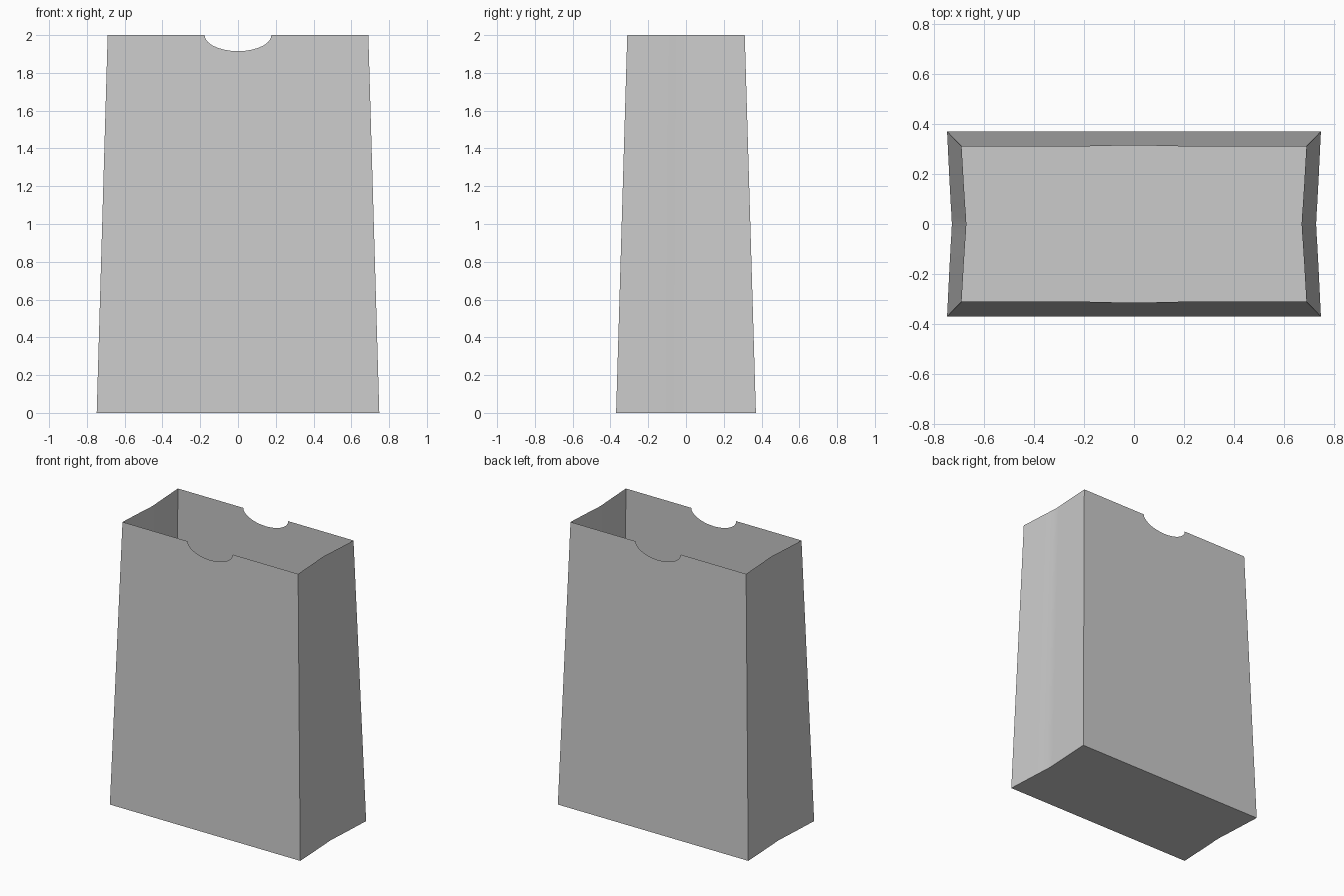
import bpy, math

if "Cube" in bpy.data.objects:
    bpy.data.objects.remove(bpy.data.objects["Cube"])

H = 2.0
BX, BY = 0.748, 0.37    # half width and depth at the base
TX, TY = 0.69, 0.311    # half width and depth at the rim


def add_mesh(name, verts, faces):
    me = bpy.data.meshes.new(name)
    me.from_pydata(verts, [], faces)
    me.update()
    ob = bpy.data.objects.new(name, me)
    bpy.context.collection.objects.link(ob)
    return ob


# Broad panels with a half-oval thumb notch in the rim
def panel(name, side):
    outline = [(-BX, 0), (BX, 0), (TX, H)]
    n = 14
    for i in range(n + 1):
        a = math.pi * i / n
        outline.append((0.177 * math.cos(a), H - 0.085 * math.sin(a)))
    outline.append((-TX, H))
    verts = [(x, side * (BY + (TY - BY) * z / H), z) for x, z in outline]
    order = list(range(len(verts)))
    add_mesh(name, verts, [order if side < 0 else order[::-1]])


panel("front_panel", -1)
panel("back_panel", 1)

# Side gussets: folded inward along the middle with a soft crease
half = [(1.0, 0.0), (0.5, 0.009), (0.2, 0.015), (0.08, 0.018)]
fold = [(-t, d) for t, d in half] + [(0, 0.019)] + [(t, d) for t, d in half[::-1]]
low = [(BX - d, t * BY, 0) for t, d in fold]
high = [(TX - d, t * TY, H) for t, d in fold]
n = len(fold)


def gusset(name, side):
    verts = [(side * x, y, z) for x, y, z in low + high]
    faces = [(i, i + 1, n + i + 1, n + i) for i in range(n - 1)]
    if side < 0:
        faces = [f[::-1] for f in faces]
    ob = add_mesh(name, verts, faces)
    for p in ob.data.polygons:
        p.use_smooth = True


gusset("right_gusset", 1)
gusset("left_gusset", -1)

# Floor following the gusset outline
floor = low + [(-x, y, z) for x, y, z in low]
add_mesh("bag_floor", floor, [(i, n + i, n + i + 1, i + 1)[::-1] for i in range(n - 1)])
bag_floor = bpy.data.objects["bag_floor"]
if bag_floor.data.polygons[0].normal.z > 0:
    bag_floor.data.flip_normals()
